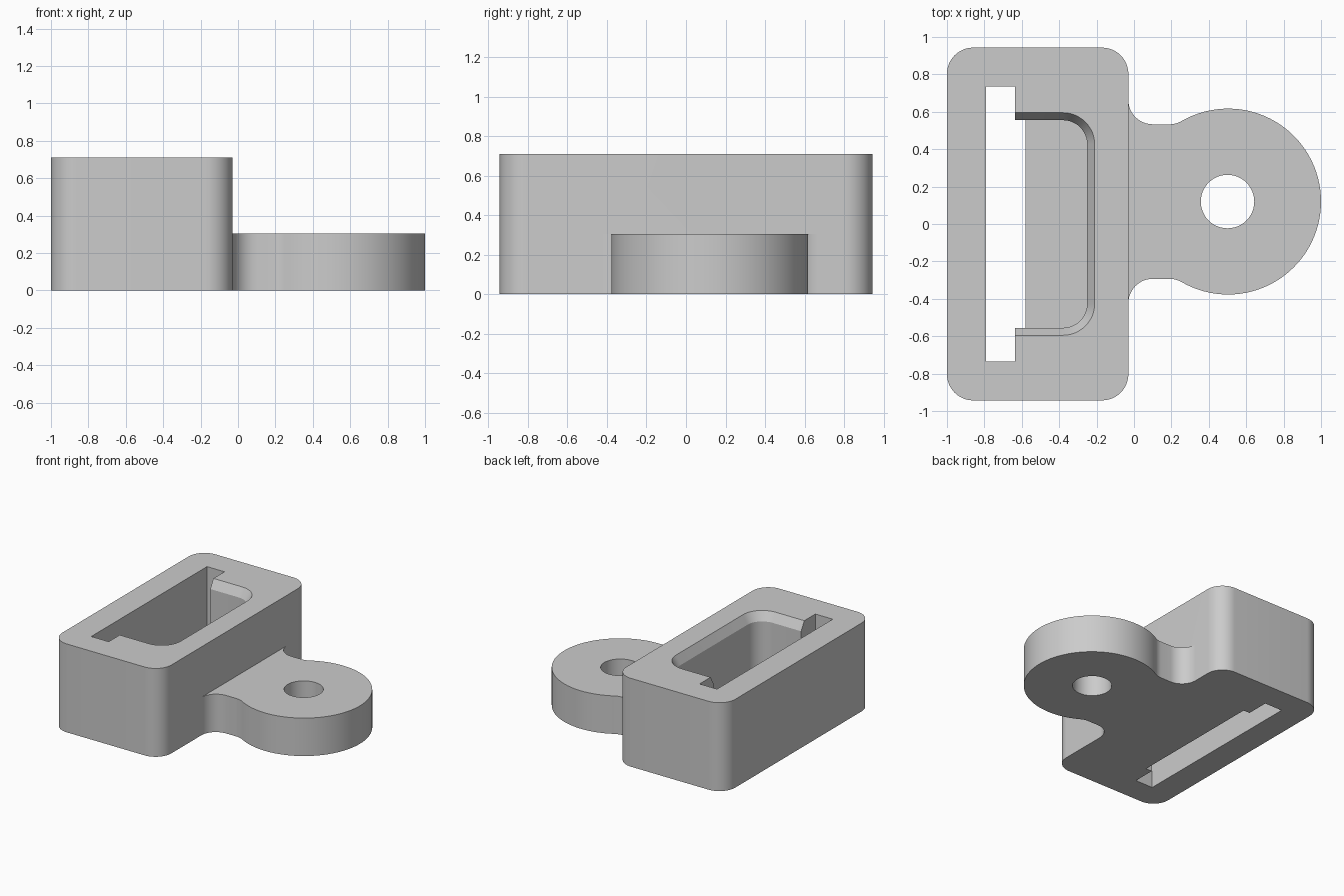
import bpy, bmesh, math

if "Cube" in bpy.data.objects:
    bpy.data.objects.remove(bpy.data.objects["Cube"])

CY = 0.12                       # lug axis in y
HUB_X, HUB_R = 0.503, 0.497     # round end of the lug
WALL_X = -0.03                  # body face carrying the lug

grey = bpy.data.materials.new("plain grey")
grey.diffuse_color = (0.6, 0.6, 0.6, 1)
grey.use_nodes = True
grey.node_tree.nodes["Principled BSDF"].inputs["Base Color"].default_value = grey.diffuse_color


def arc(cx, cy, r, a0, a1, n=12):
    return [(cx + r * math.cos(math.radians(a0 + (a1 - a0) * i / n)),
             cy + r * math.sin(math.radians(a0 + (a1 - a0) * i / n)))
            for i in range(n + 1)]


def rect(x0, x1, y0, y1):
    return [(x0, y0), (x1, y0), (x1, y1), (x0, y1)]


def loft(name, *rings):
    """Closed solid through matching outlines, each given as (outline, z)."""
    bm = bmesh.new()
    loops = [[bm.verts.new((x, y, z)) for x, y in pts] for pts, z in rings]
    for a, b in zip(loops, loops[1:]):
        n = len(a)
        for i in range(n):
            j = (i + 1) % n
            bm.faces.new((a[i], a[j], b[j], b[i]))
    bm.faces.new(loops[0])
    bm.faces.new(loops[-1])
    bmesh.ops.recalc_face_normals(bm, faces=bm.faces[:])
    mesh = bpy.data.meshes.new(name)
    bm.to_mesh(mesh)
    bm.free()
    mesh.materials.append(grey)
    ob = bpy.data.objects.new(name, mesh)
    bpy.context.collection.objects.link(ob)
    return ob


def combine(target, tool, operation):
    mod = target.modifiers.new(operation.lower(), 'BOOLEAN')
    mod.operation, mod.object, mod.solver = operation, tool, 'EXACT'
    bpy.context.view_layer.objects.active = target
    bpy.ops.object.modifier_apply(modifier=mod.name)
    bpy.data.objects.remove(tool)


# Main block with rounded upright corners
r, hy = 0.14, 0.943
x0, x1 = -1 + r, WALL_X - r
block = (arc(x0, -hy + r, r, 180, 270) + arc(x1, -hy + r, r, 270, 360)
         + arc(x1, hy - r, r, 0, 90) + arc(x0, hy - r, r, 90, 180))
body = loft("buckle_body", (block, 0), (block, 0.71))

# Lug: wall fillet, straight neck, small fillet, round end (mirrored half)
neck, f = 0.413, 0.13
dx = math.sqrt((HUB_R + f) ** 2 - (neck + f) ** 2)
turn = math.degrees(math.atan2(neck + f, -dx))
half = ([(WALL_X - 0.08, neck + f)]
        + arc(WALL_X + f, neck + f, f, 180, 270)
        + arc(HUB_X - dx, neck + f, f, 270, 180 + turn, 6)[0:-1]
        + arc(HUB_X, 0, HUB_R, turn, 0, 32))
outline = half + [(x, -y) for x, y in reversed(half[:-1])]
outline = [(x, y + CY) for x, y in outline]
combine(body, loft("lug", (outline, 0), (outline, 0.305)), 'UNION')

# Bolt hole through the lug
hole = arc(0.5, CY, 0.143, 0, 360, 48)[:-1]
combine(body, loft("hole_cutter", (hole, -0.1), (hole, 0.4)), 'DIFFERENCE')

# Long strap slot through the whole block
slot = rect(-0.79, -0.635, -0.735, 0.735)
combine(body, loft("slot_cutter", (slot, -0.1), (slot, 0.9)), 'DIFFERENCE')


# Rounded pocket with a chamfered rim
def pocket(grow):
    cr = 0.13 + grow
    return ([(-0.70, -0.425 - cr)] + arc(-0.38, -0.425, cr, 270, 360)
            + arc(-0.38, 0.425, cr, 0, 90) + [(-0.70, 0.425 + cr)])


combine(body, loft("pocket_cutter", (pocket(0), 0.11), (pocket(0), 0.64),
                   (pocket(0.04), 0.71), (pocket(0.08), 0.78)), 'DIFFERENCE')

# Wider opening in the pocket floor beside the slot
window = rect(-0.70, -0.58, -0.555, 0.555)
combine(body, loft("window_cutter", (window, -0.1), (window, 0.2)), 'DIFFERENCE')

# Smooth curved walls, keep edges crisp
bpy.ops.object.select_all(action='DESELECT')
body.select_set(True)
bpy.context.view_layer.objects.active = body
bpy.ops.object.shade_smooth_by_angle(angle=math.radians(25))
